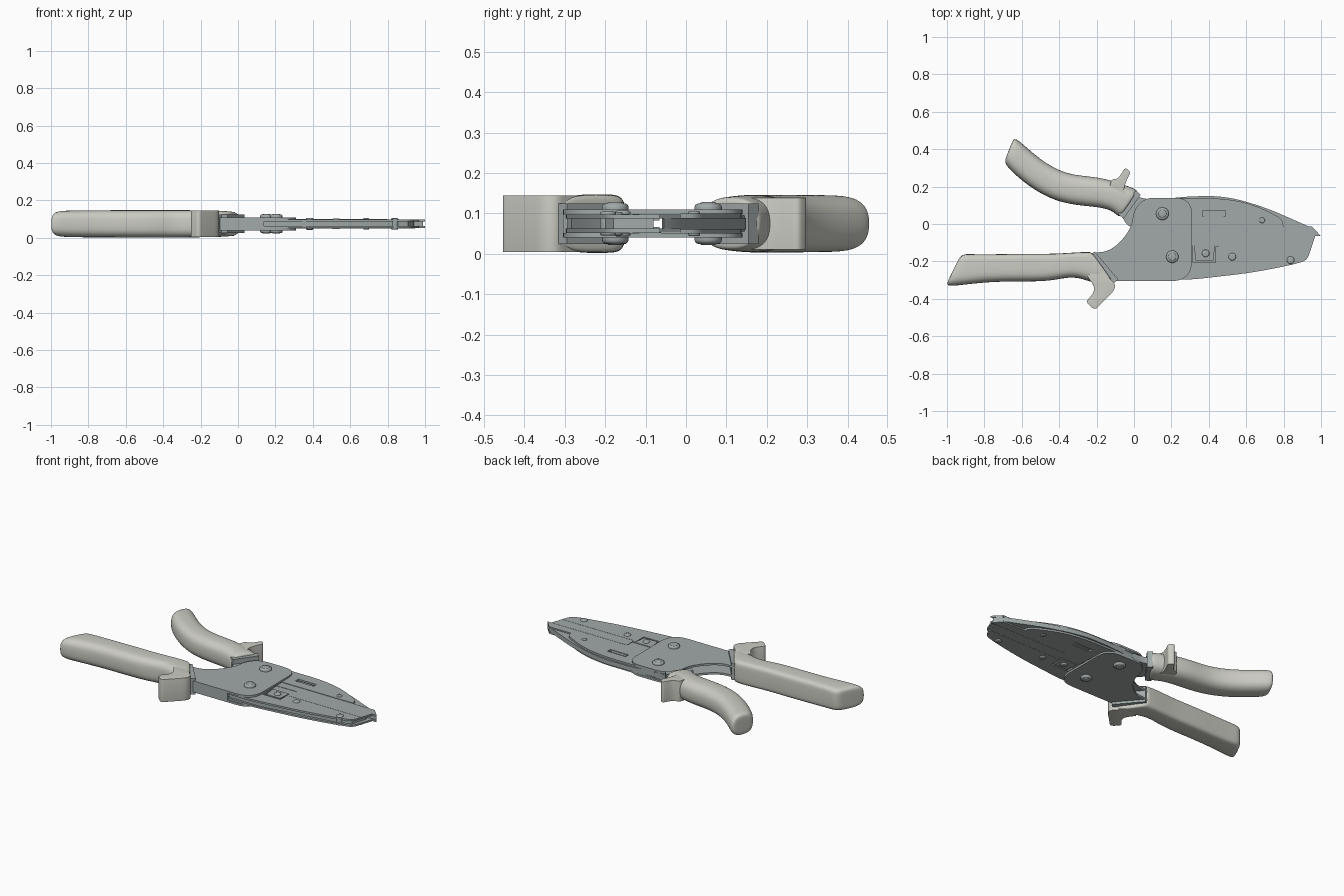
import bpy, bmesh, math
from mathutils import Vector

if "Cube" in bpy.data.objects:
    bpy.data.objects.remove(bpy.data.objects["Cube"])

ZC = 0.075  # mid height of the tool


def material(name, rgb):
    m = bpy.data.materials.new(name)
    m.diffuse_color = (*rgb, 1)
    m.use_nodes = True
    m.node_tree.nodes["Principled BSDF"].inputs["Base Color"].default_value = m.diffuse_color
    return m


METAL = material("steel", (0.36, 0.40, 0.40))
GRIP = material("grip_plastic", (0.60, 0.60, 0.55))


def add(name, mesh, mat, angle=35):
    ob = bpy.data.objects.new(name, mesh)
    bpy.context.collection.objects.link(ob)
    mesh.materials.clear()
    mesh.materials.append(mat)
    bpy.ops.object.select_all(action='DESELECT')
    ob.select_set(True)
    bpy.context.view_layer.objects.active = ob
    bpy.ops.object.shade_smooth_by_angle(angle=math.radians(angle))
    return ob


def rounded(pts):
    """Outline of (x, y[, radius]); corners with a radius become curves."""
    out, n = [], len(pts)
    for i, p in enumerate(pts):
        c = Vector(p[:2])
        if len(p) < 3:
            out.append(c)
            continue
        a, b = Vector(pts[i - 1][:2]), Vector(pts[(i + 1) % n][:2])
        s = c + (a - c).normalized() * min(p[2], (a - c).length / 2)
        e = c + (b - c).normalized() * min(p[2], (b - c).length / 2)
        for k in range(9):
            t = k / 8
            out.append(s * (1 - t) ** 2 + c * 2 * t * (1 - t) + e * t * t)
    return out


def plate(name, pts, z0, z1, holes=(), mat=METAL):
    """Flat plate with optional holes."""
    cu = bpy.data.curves.new(name, 'CURVE')
    cu.dimensions, cu.fill_mode, cu.extrude = '2D', 'BOTH', (z1 - z0) / 2
    for loop in (pts, *holes):
        q = rounded(loop)
        sp = cu.splines.new('POLY')
        sp.points.add(len(q) - 1)
        for pt, v in zip(sp.points, q):
            pt.co = (v.x, v.y, 0, 1)
        sp.use_cyclic_u = True
    tmp = bpy.data.objects.new(name + "_curve", cu)
    bpy.context.collection.objects.link(tmp)
    bpy.context.view_layer.update()
    me = bpy.data.meshes.new_from_object(tmp.evaluated_get(bpy.context.evaluated_depsgraph_get()))
    bpy.data.objects.remove(tmp)
    ob = add(name, me, mat)
    ob.location.z = (z0 + z1) / 2
    return ob


def pair(name, pts, inner, outer, holes=()):
    """Same plate above and below the mid plane."""
    plate(name + "_upper", pts, ZC + inner, ZC + outer, holes)
    plate(name + "_lower", pts, ZC - outer, ZC - inner, holes)


def rect(x0, y0, x1, y1):
    return [(x0, y0), (x1, y0), (x1, y1), (x0, y1)]


def rivet(name, x, y, r, half):
    """Domed rivet running through the tool."""
    bm = bmesh.new()
    bmesh.ops.create_cone(bm, cap_ends=True, segments=32, radius1=r, radius2=r, depth=2 * half)
    rims = [e for e in bm.edges if abs(e.verts[0].co.z - e.verts[1].co.z) < 1e-5]
    bmesh.ops.bevel(bm, geom=rims, offset=min(r, half) * 0.3, segments=3, profile=0.5, affect='EDGES')
    me = bpy.data.meshes.new(name)
    bm.to_mesh(me)
    bm.free()
    add(name, me, METAL, 50).location = (x, y, ZC)


def loft(name, stations, round_a=2.6, round_b=2.6):
    """Grip through (ax, ay, bx, by, half height); a and b are its two edges."""
    st = [[Vector(s[:2]), Vector(s[2:4]), s[4]] for s in stations]
    # rounded end rings
    def shrink(s, to, d, k):
        m, off = (s[0] + s[1]) / 2, (((to[0] + to[1]) - (s[0] + s[1])) / 2).normalized() * d
        return [m + (s[0] - m) * k + off, m + (s[1] - m) * k + off, s[2] * k]
    first = [shrink(st[0], st[1], 0, 0.55), shrink(st[0], st[1], 0.002, 0.86), shrink(st[0], st[1], 0.022, 1)]
    last = [shrink(st[-1], st[-2], 0.012, 1), shrink(st[-1], st[-2], 0.001, 0.93), shrink(st[-1], st[-2], 0, 0.6)]
    st = first + st[1:-1] + last
    bm, rings, n = bmesh.new(), [], 24
    for a, b, h in st:
        ring = []
        for i in range(n):
            t = 2 * math.pi * i / n
            c, s = math.cos(t), math.sin(t)
            e = 2 / (round_a if c > 0 else round_b)
            u = math.copysign(abs(c) ** e, c)
            w = math.copysign(abs(s) ** e, s)
            p = (a + b) / 2 + (a - b) / 2 * u
            ring.append(bm.verts.new((p.x, p.y, ZC + h * w)))
        rings.append(ring)
    for r, q in zip(rings, rings[1:]):
        for i in range(n):
            bm.faces.new((r[i], r[(i + 1) % n], q[(i + 1) % n], q[i]))
    bm.faces.new(rings[0])
    bm.faces.new(rings[-1])
    bmesh.ops.recalc_face_normals(bm, faces=bm.faces)
    me = bpy.data.meshes.new(name)
    bm.to_mesh(me)
    bm.free()
    ob = add(name, me, GRIP, 80)
    ob.modifiers.new("smooth", 'SUBSURF').levels = 2
    ob.modifiers["smooth"].render_levels = 2


def guard(name, pts, half, bevel):
    """Rounded finger stop on a grip."""
    ob = plate(name, pts, ZC - half, ZC + half, mat=GRIP)
    bm = bmesh.new()
    bm.from_mesh(ob.data)
    bmesh.ops.remove_doubles(bm, verts=bm.verts, dist=1e-5)
    bm.to_mesh(ob.data)
    bm.free()
    mod = ob.modifiers.new("round", 'BEVEL')
    mod.width, mod.segments, mod.angle_limit = bevel, 4, math.radians(50)
    for p in ob.data.polygons:
        p.use_smooth = True


# Pivot housing: two side plates joined by a folded wall
pair("pivot_plate", [(-0.12, -0.305), (0.31, -0.305, 0.11), (0.31, 0.14, 0.09), (0.06, 0.14, 0.05),
                     (0.0, 0.08, 0.05), (-0.015, -0.03, 0.08), (-0.12, -0.145, 0.08), (-0.23, -0.155)], 0.023, 0.035)
plate("housing_wall", rect(-0.13, -0.305, 0.14, -0.293), 0.04, 0.11)
plate("lower_handle_collar", [(-0.235, -0.165), (-0.21, -0.148), (-0.085, -0.295), (-0.11, -0.318)], 0.025, 0.125)

# Upper handle lever between the plates
plate("upper_lever", [(-0.10, 0.10), (-0.035, -0.01, 0.02), (0.12, -0.04, 0.05), (0.24, 0.05, 0.06),
                      (0.16, 0.13, 0.05), (0.05, 0.135, 0.03), (-0.03, 0.17)], 0.055, 0.095)
plate("upper_handle_collar", [(-0.085, 0.05), (-0.055, 0.03), (0.035, 0.155), (0.01, 0.18)], 0.025, 0.125)

# Lower jaw: two cheeks, notched beside the housing, around an anvil core
lower = [(0.13, -0.298), (0.31, -0.297, 0.05), (0.62, -0.262, 0.1), (0.83, -0.222, 0.1), (0.925, -0.195, 0.03),
         (0.97, -0.062), (0.45, -0.062), (0.45, -0.12), (0.435, -0.12), (0.435, -0.205), (0.315, -0.205),
         (0.315, -0.10), (0.13, -0.10)]
pair("lower_jaw_cheek", lower, 0.012, 0.023)
plate("lower_jaw_core", [(0.14, -0.285), (0.35, -0.285), (0.82, -0.212), (0.91, -0.18), (0.94, -0.08), (0.14, -0.08)],
      0.063, 0.087)
pair("stop_block", [(0.33, -0.195), (0.425, -0.195), (0.432, -0.115), (0.32, -0.115)], 0.012, 0.024)
pair("cheek_edge", rect(0.45, -0.14, 0.945, -0.132), 0.02, 0.024)

# Upper jaw: blade, cover plates with a slot, guide rail with forked tip
plate("upper_blade", [(0.10, -0.06), (0.10, 0.13), (0.31, 0.148), (0.49, 0.150, 0.15), (0.70, 0.090, 0.1),
                      (0.95, -0.02), (0.99, -0.055), (0.94, -0.06)], 0.061, 0.089)
pair("upper_jaw_cover", [(0.12, -0.013), (0.80, -0.013), (0.79, 0.03, 0.03), (0.64, 0.105, 0.1),
                         (0.48, 0.138, 0.1), (0.12, 0.138)],
     0.014, 0.025, [rect(0.365, 0.043, 0.49, 0.072)])
pair("slot_bar", rect(0.375, 0.043, 0.478, 0.062), 0.012, 0.021)
pair("guide_rail", [(0.31, -0.065), (0.97, -0.065), (1.0, -0.065), (0.95, -0.013), (0.31, -0.013)], 0.012, 0.022)
pair("rail_step", rect(0.31, -0.115, 0.45, -0.065), 0.008, 0.02)

# Rivets and pins
for i, (x, y, r, h) in enumerate([(0.152, 0.055, 0.034, 0.05), (0.205, -0.175, 0.033, 0.05),
                                  (0.383, -0.157, 0.02, 0.032), (0.685, 0.02, 0.015, 0.031),
                                  (0.525, -0.175, 0.02, 0.029), (0.837, -0.193, 0.02, 0.03)]):
    rivet(f"rivet_{i + 1}", x, y, r, h)
for i, (x, y) in enumerate([(0.152, 0.055), (0.205, -0.175)]):
    rivet(f"washer_{i + 1}", x, y, 0.022, 0.053)

# Lower grip: squarer inner edge, rounder outer edge
loft("lower_grip", [(-0.925, -0.160, -1.01, -0.335, 0.07), (-0.86, -0.162, -0.90, -0.324, 0.072),
                    (-0.74, -0.162, -0.76, -0.308, 0.073), (-0.585, -0.158, -0.585, -0.308, 0.073),
                    (-0.45, -0.160, -0.45, -0.306, 0.073), (-0.36, -0.155, -0.36, -0.285, 0.073),
                    (-0.28, -0.150, -0.29, -0.287, 0.073), (-0.25, -0.150, -0.225, -0.315, 0.073),
                    (-0.225, -0.150, -0.10, -0.325, 0.072)], 5, 3)
guard("lower_grip_guard", [(-0.10, -0.32, 0.02), (-0.105, -0.355, 0.03), (-0.21, -0.46, 0.02), (-0.258, -0.417, 0.02),
                           (-0.2, -0.35, 0.05), (-0.25, -0.28), (-0.19, -0.23)], 0.07, 0.025)

# Upper grip: rounder throughout
loft("upper_grip", [(-0.64, 0.468, -0.697, 0.325, 0.07), (-0.58, 0.415, -0.635, 0.262, 0.071),
                    (-0.48, 0.328, -0.55, 0.192, 0.072), (-0.37, 0.272, -0.43, 0.125, 0.072),
                    (-0.28, 0.258, -0.31, 0.100, 0.072), (-0.19, 0.250, -0.21, 0.092, 0.072),
                    (-0.09, 0.225, -0.14, 0.080, 0.071), (-0.04, 0.205, -0.105, 0.060, 0.069),
                    (0.022, 0.18, -0.075, 0.035, 0.066)], 2.5, 2.7)
guard("upper_grip_guard", [(-0.13, 0.2), (-0.12, 0.24, 0.03), (-0.085, 0.24, 0.04), (-0.047, 0.302, 0.015),
                           (-0.018, 0.278, 0.015), (-0.055, 0.20, 0.04), (-0.05, 0.16)], 0.064, 0.02)
